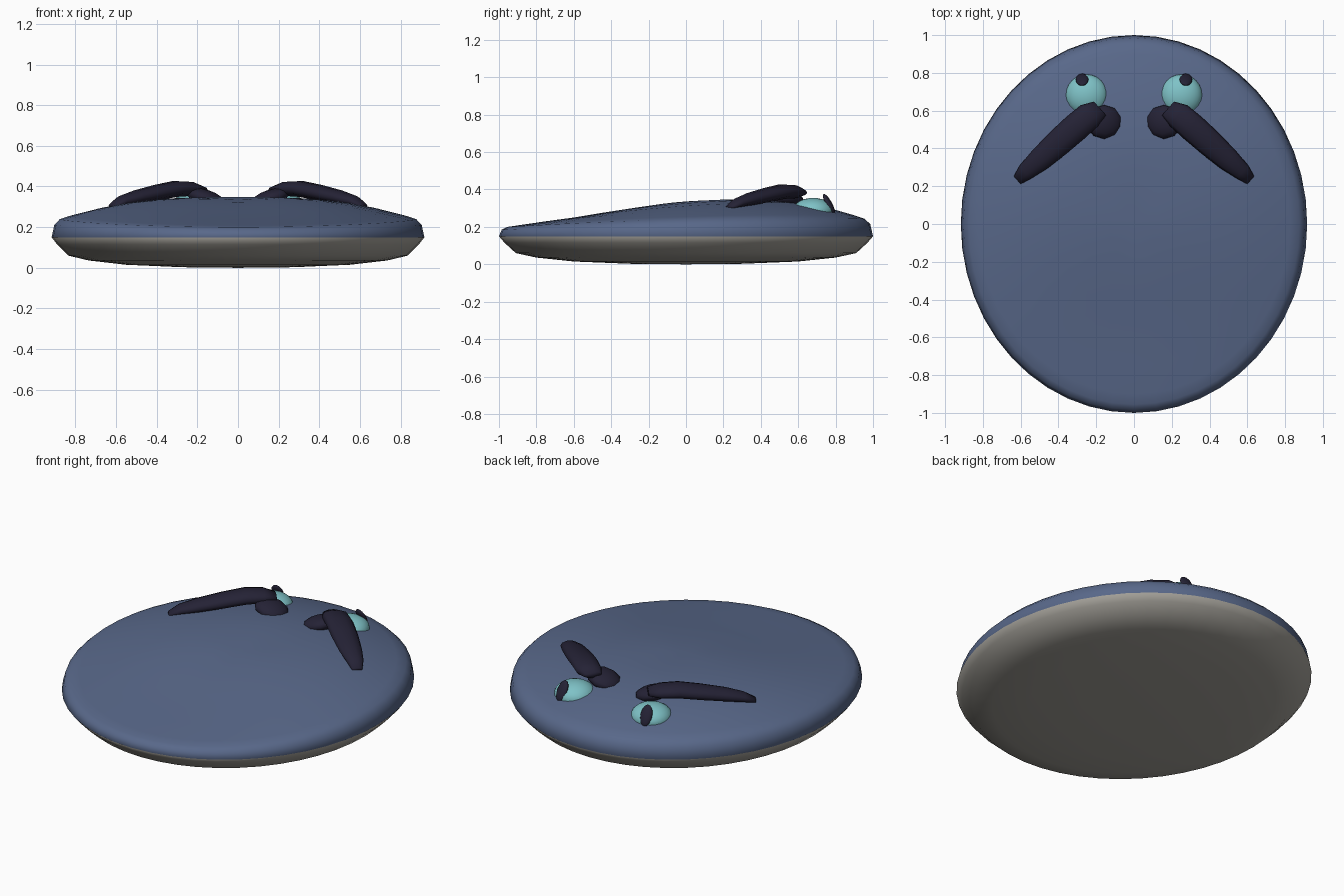
import bpy, bmesh, math
from mathutils import Vector, Matrix

if "Cube" in bpy.data.objects:
    bpy.data.objects.remove(bpy.data.objects["Cube"])


def material(name, rgb):
    m = bpy.data.materials.new(name)
    m.diffuse_color = (*rgb, 1)
    m.use_nodes = True
    m.node_tree.nodes["Principled BSDF"].inputs["Base Color"].default_value = m.diffuse_color
    return m


BLUE = material("slate blue", (0.098, 0.138, 0.252))
GREY = material("warm grey", (0.37, 0.355, 0.32))
DARK = material("dark violet", (0.018, 0.016, 0.036))
TEAL = material("pale teal", (0.21, 0.54, 0.57))


def finish(bm, name, *mats):
    bmesh.ops.recalc_face_normals(bm, faces=bm.faces)
    for f in bm.faces:
        f.smooth = True
    me = bpy.data.meshes.new(name)
    bm.to_mesh(me)
    bm.free()
    ob = bpy.data.objects.new(name, me)
    bpy.context.collection.objects.link(ob)
    for m in mats:
        me.materials.append(m)
    return ob


def bridge(bm, a, b):
    n = len(a)
    return [bm.faces.new((a[i], a[(i + 1) % n], b[(i + 1) % n], b[i])) for i in range(n)]


# Body: oval disc, top profile blended between front, side and back
# rows: radius, front z, side z, back z
TOP = [(0.15, 0.32, 0.336, 0.342), (0.3, 0.298, 0.334, 0.348), (0.45, 0.275, 0.326, 0.345),
       (0.6, 0.25, 0.312, 0.33), (0.75, 0.23, 0.288, 0.305), (0.9, 0.208, 0.255, 0.262),
       (0.955, 0.2, 0.24, 0.243), (0.985, 0.185, 0.212, 0.215), (1.0, 0.15, 0.15, 0.15)]
BOTTOM = [(0.97, 0.115), (0.91, 0.06), (0.8, 0.036), (0.6, 0.015), (0.3, 0.003)]
SEG = 48


def ring(bm, r, front, side, back):
    vs = []
    for i in range(SEG):
        a = 2 * math.pi * i / SEG
        s = math.sin(a)
        z = side + (back - front) / 2 * s + ((back + front) / 2 - side) * s * s
        vs.append(bm.verts.new((0.917 * r * math.cos(a), r * s, z)))
    return vs


bm = bmesh.new()
rings = [ring(bm, *row) for row in TOP] + [ring(bm, r, z, z, z) for r, z in BOTTOM]
for a, b in zip(rings, rings[1:]):
    bridge(bm, a, b)
for loop, z in ((rings[0], 0.334), (rings[-1], 0.0)):
    c = bm.verts.new((0, 0, z))
    for i in range(SEG):
        bm.faces.new((loop[i], loop[(i + 1) % SEG], c))
for f in bm.faces:
    f.material_index = 1 if f.calc_center_median().z < 0.15 else 0
finish(bm, "body", BLUE, GREY)


def ellipsoid(name, loc, radii, mat, u=24, v=14, rot=None):
    bm = bmesh.new()
    m = Matrix.Translation(loc) @ (rot or Matrix()) @ Matrix.Diagonal((*radii, 1))
    bmesh.ops.create_uvsphere(bm, u_segments=u, v_segments=v, radius=1, matrix=m)
    return finish(bm, name, mat)


# Brow path: centre, half width, half height
BROW = [((0.618, 0.232, 0.305), 0.028, 0.012), ((0.575, 0.275, 0.328), 0.046, 0.026),
        ((0.50, 0.34, 0.348), 0.062, 0.034), ((0.40, 0.43, 0.37), 0.072, 0.039),
        ((0.31, 0.51, 0.388), 0.075, 0.04), ((0.235, 0.575, 0.388), 0.072, 0.036),
        ((0.18, 0.612, 0.383), 0.048, 0.018)]


def brow(name, side):
    bm = bmesh.new()
    loops = []
    across = Vector((0.66, 0.75, 0))
    for c, w, h in BROW:
        loop = []
        for i in range(10):
            a = 2 * math.pi * i / 10
            p = Vector(c) + across * w * math.cos(a) + Vector((0, 0, h * math.sin(a)))
            loop.append(bm.verts.new((p.x * side, p.y, p.z)))
        loops.append(loop)
    for a, b in zip(loops, loops[1:]):
        bridge(bm, a, b)
    bm.faces.new(loops[0])
    bm.faces.new(loops[-1])
    return finish(bm, name, DARK)


for side, tag in ((-1, "left"), (1, "right")):
    ellipsoid(tag + "_eye", (side * 0.25, 0.68, 0.284), (0.112, 0.112, 0.071), TEAL)
    # slit pupil leaning back over the eye
    ellipsoid(tag + "_pupil", (side * 0.275, 0.764, 0.323), (0.034, 0.016, 0.06), DARK, 16, 10,
              Matrix.Rotation(side * -0.2, 4, 'Z') @ Matrix.Rotation(0.5, 4, 'X'))
    brow(tag + "_brow", side)
    # knob at the inner end of the brow
    ellipsoid(tag + "_brow_knob", (side * 0.158, 0.54, 0.342), (0.1, 0.09, 0.042), DARK, 10, 8,
              Matrix.Rotation(side * -0.3, 4, 'Y'))
